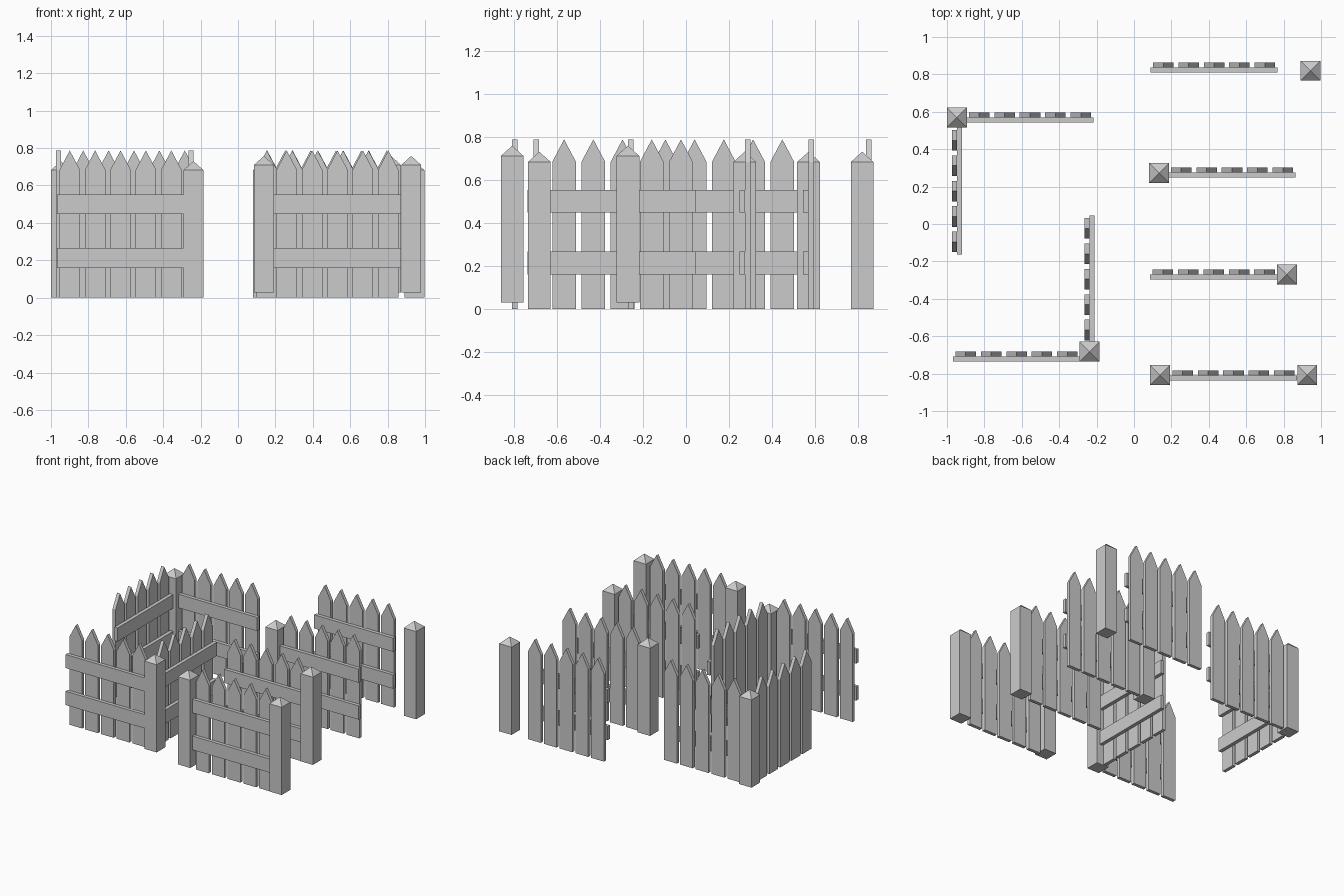
import bpy, bmesh, math
from mathutils import Matrix

if "Cube" in bpy.data.objects:
    bpy.data.objects.remove(bpy.data.objects["Cube"])

LENGTH, RAIL_T, PICKET_T = 0.68, 0.027, 0.026
PICKETS, PITCH, PICKET_W = 5, 0.1358, 0.11
POST_W = 0.106


def finish(name, bm, matrix):
    bmesh.ops.recalc_face_normals(bm, faces=bm.faces)
    mesh = bpy.data.meshes.new(name)
    bm.to_mesh(mesh)
    bm.free()
    ob = bpy.data.objects.new(name, mesh)
    ob.matrix_world = matrix
    bpy.context.collection.objects.link(ob)


def extrude_profile(name, points, y0, y1, matrix):
    """Extrude an x-z outline from y0 to y1."""
    bm = bmesh.new()
    face = bm.faces.new([bm.verts.new((x, y0, z)) for x, z in points])
    out = bmesh.ops.extrude_face_region(bm, geom=[face])
    verts = [g for g in out["geom"] if isinstance(g, bmesh.types.BMVert)]
    bmesh.ops.translate(bm, verts=verts, vec=(0, y1 - y0, 0))
    finish(name, bm, matrix)


def panel(name, x, y, turn=0):
    """Two rails with five pointed pickets behind them, running from (x, y)."""
    m = Matrix.Translation((x, y, 0)) @ Matrix.Rotation(math.radians(turn), 4, 'Z')
    for label, z0, z1 in (("lower", 0.16, 0.267), ("upper", 0.447, 0.553)):
        outline = [(0, z0), (LENGTH, z0), (LENGTH, z1), (0, z1)]
        extrude_profile(f"{name}_{label}_rail", outline, -RAIL_T, 0, m)
    h = PICKET_W / 2
    for i in range(PICKETS):
        c = LENGTH / 2 + (i - (PICKETS - 1) / 2) * PITCH
        outline = [(c - h, 0), (c + h, 0), (c + h, 0.683), (c, 0.787), (c - h, 0.683)]
        extrude_profile(f"{name}_picket_{i + 1}", outline, 0, PICKET_T, m)


def post(name, x, y, z=0.0):
    """Square post with a shallow pyramid cap."""
    h = POST_W / 2
    bm = bmesh.new()
    rings = [[bm.verts.new((sx * h, sy * h, zz))
              for sx, sy in ((-1, -1), (1, -1), (1, 1), (-1, 1))] for zz in (0, 0.682)]
    tip = bm.verts.new((0, 0, 0.73))
    bm.faces.new(rings[0])
    for i in range(4):
        j = (i + 1) % 4
        bm.faces.new((rings[0][i], rings[0][j], rings[1][j], rings[1][i]))
        bm.faces.new((rings[1][i], rings[1][j], tip))
    finish(name, bm, Matrix.Translation((x, y, z)))


# Straight sections on the right
post("loose_post", 0.943, 0.819)
panel("plain_panel", 0.088, 0.837)
post("left_post", 0.134, 0.273)
panel("left_post_panel", 0.184, 0.275)
post("right_post", 0.818, -0.27, 0.028)
panel("right_post_panel", 0.086, -0.27)
post("double_left_post", 0.139, -0.808, 0.028)
post("double_right_post", 0.926, -0.808, 0.028)
panel("double_post_panel", 0.192, -0.809)

# Outer corner section
post("back_corner_post", -0.947, 0.57)
panel("back_corner_panel", -0.896, 0.57)
panel("back_corner_side_panel", -0.947, -0.164, 90)

# Inner corner section
post("front_corner_post", -0.238, -0.682)
panel("front_corner_panel", -0.968, -0.709)
panel("front_corner_side_panel", -0.239, -0.635, 90)
